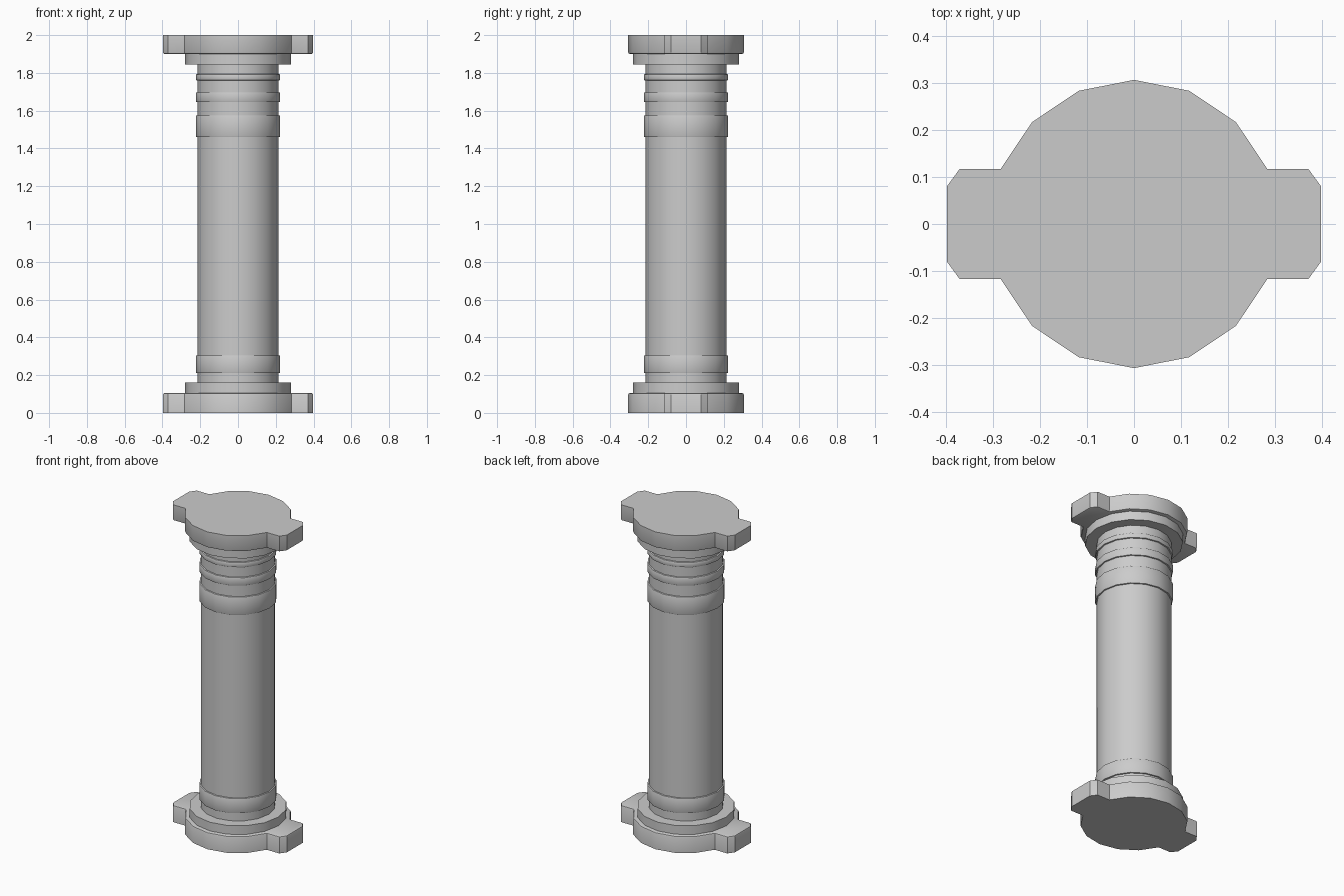
import bpy, bmesh
from math import sin, cos, pi, radians

old = bpy.data.objects.get("Cube")
if old:
    bpy.data.objects.remove(old, do_unlink=True)

SIDES = 16

stone = bpy.data.materials.new("grey_stone")
stone.use_nodes = True
GREY = (0.6, 0.6, 0.6, 1)
stone.diffuse_color = GREY
stone.node_tree.nodes["Principled BSDF"].inputs["Base Color"].default_value = GREY


def circle(radius):
    return [(radius * cos(2 * pi * i / SIDES), radius * sin(2 * pi * i / SIDES))
            for i in range(SIDES)]


def prism(name, outline, z0, z1, bevel=0.0, bevel_levels=()):
    """Extrude an outline from z0 to z1 and round the rims at the given heights."""
    bm = bmesh.new()
    base = bm.faces.new([bm.verts.new((x, y, z0)) for x, y in outline])
    ext = bmesh.ops.extrude_face_region(bm, geom=[base], use_keep_orig=True)
    for v in ext["geom"]:
        if isinstance(v, bmesh.types.BMVert):
            v.co.z = z1
    bmesh.ops.recalc_face_normals(bm, faces=bm.faces)
    rims = [e for e in bm.edges
            if any(all(abs(v.co.z - z) < 1e-4 for v in e.verts) for z in bevel_levels)]
    if rims:
        bmesh.ops.bevel(bm, geom=rims, offset=bevel, segments=2, profile=0.5,
                        affect='EDGES', clamp_overlap=True)
    mesh = bpy.data.meshes.new(name)
    bm.to_mesh(mesh)
    bm.free()
    mesh.materials.append(stone)
    obj = bpy.data.objects.new(name, mesh)
    bpy.context.collection.objects.link(obj)
    bpy.ops.object.select_all(action='DESELECT')
    obj.select_set(True)
    bpy.context.view_layer.objects.active = obj
    bpy.ops.object.shade_smooth_by_angle(angle=radians(32))
    return obj


# Flange outline: a round plate with a chamfered lug on each side
lug = [(0.37, -0.117), (0.397, -0.08), (0.397, 0.08), (0.37, 0.117)]
ring = circle(0.306)
flange = (lug + ring[1:SIDES // 2]
          + [(-x, -y) for x, y in lug] + ring[SIDES // 2 + 1:])

# End plates, rounded on the rim that faces the shaft
prism("bottom_flange", flange, 0, 0.105, 0.009, [0.105])
prism("top_flange", flange, 1.9, 2.0, 0.009, [1.9])

# Stepped collars and shaft
prism("bottom_collar", circle(0.28), 0.1, 0.16)
prism("top_collar", circle(0.28), 1.845, 1.905)
prism("shaft", circle(0.214), 0.15, 1.85)

# Raised bands around the shaft
bands = {
    "base_band": (0.21, 0.305),
    "wide_upper_band": (1.46, 1.575),
    "middle_upper_band": (1.645, 1.697),
    "narrow_upper_band": (1.76, 1.793),
}
for name, (z0, z1) in bands.items():
    prism(name, circle(0.223), z0, z1, 0.005, [z0, z1])
